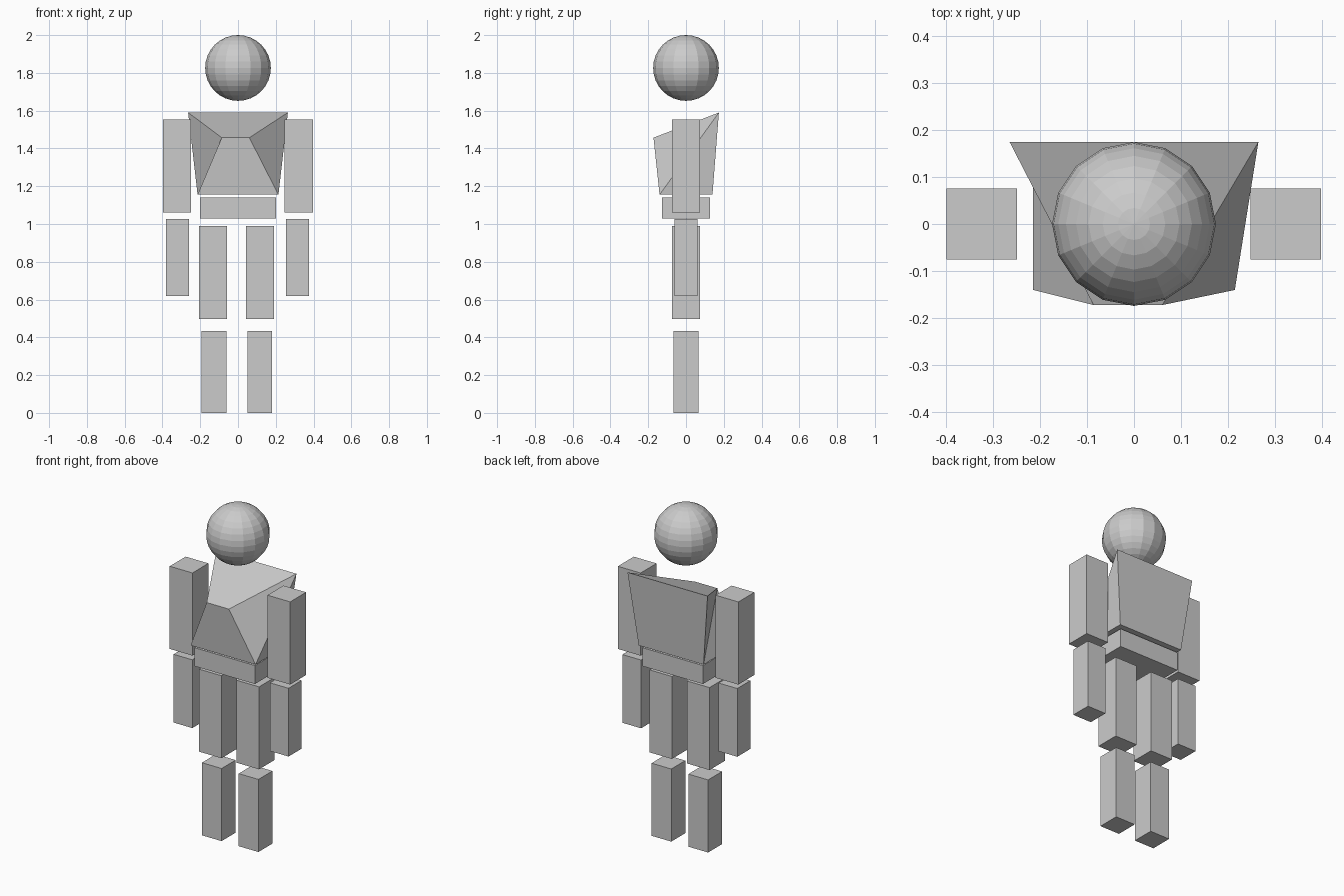
import bpy, bmesh

if "Cube" in bpy.data.objects:
    bpy.data.objects.remove(bpy.data.objects["Cube"])

grey = bpy.data.materials.new("plain grey")
grey.diffuse_color = (0.6, 0.6, 0.6, 1)
grey.use_nodes = True
grey.node_tree.nodes["Principled BSDF"].inputs["Base Color"].default_value = grey.diffuse_color


def finish(name, bm):
    """Turn a bmesh into a flat shaded grey object."""
    bmesh.ops.recalc_face_normals(bm, faces=bm.faces)
    mesh = bpy.data.meshes.new(name)
    bm.to_mesh(mesh)
    bm.free()
    mesh.materials.append(grey)
    obj = bpy.data.objects.new(name, mesh)
    bpy.context.collection.objects.link(obj)
    return obj


def box(name, x, width, y, depth, z0, z1):
    """Box centred on x, y and spanning z0 to z1."""
    bm = bmesh.new()
    bmesh.ops.create_cube(bm, size=1)
    bmesh.ops.scale(bm, vec=(width, depth, z1 - z0), verts=bm.verts)
    bmesh.ops.translate(bm, vec=(x, y, (z0 + z1) / 2), verts=bm.verts)
    return finish(name, bm)


# Head: faceted ball floating above the torso
bm = bmesh.new()
bmesh.ops.create_uvsphere(bm, u_segments=16, v_segments=16, radius=0.174)
bmesh.ops.translate(bm, vec=(0, 0, 1.826), verts=bm.verts)
finish("head", bm)

# Torso: tapered block with a wide back edge and a narrow chest point
bm = bmesh.new()
fbl, fbr, bbr, bbl, ftl, ftr, btr, btl = [bm.verts.new(c) for c in (
    (-0.214, -0.14, 1.155), (0.214, -0.14, 1.155),
    (0.214, 0.14, 1.155), (-0.214, 0.14, 1.155),
    (-0.086, -0.172, 1.457), (0.06, -0.172, 1.457),
    (0.264, 0.174, 1.59), (-0.264, 0.174, 1.59))]
for face in ((fbl, fbr, ftr, ftl),             # chest
             (ftl, ftr, btr, btl),             # sloping top
             (bbl, bbr, btr, btl),             # back
             (fbl, fbr, bbr, bbl),             # underside
             (fbr, bbr, btr), (fbr, btr, ftr),  # right side
             (bbl, fbl, ftl), (bbl, ftl, btl)):  # left side
    bm.faces.new(face)
finish("torso", bm)

# Pelvis
box("pelvis", 0, 0.4, 0, 0.252, 1.03, 1.14)

# Limbs: name, left x, right x, width, depth, bottom, top
for name, left, right, width, depth, z0, z1 in (
        ("upper_arm", -0.323, 0.322, 0.15, 0.15, 1.06, 1.553),
        ("forearm", -0.32, 0.315, 0.123, 0.123, 0.62, 1.027),
        ("thigh", -0.132, 0.116, 0.148, 0.146, 0.498, 0.99),
        ("shin", -0.127, 0.116, 0.13, 0.132, 0.0, 0.433)):
    box("left_" + name, left, width, 0, depth, z0, z1)
    box("right_" + name, right, width, 0, depth, z0, z1)
